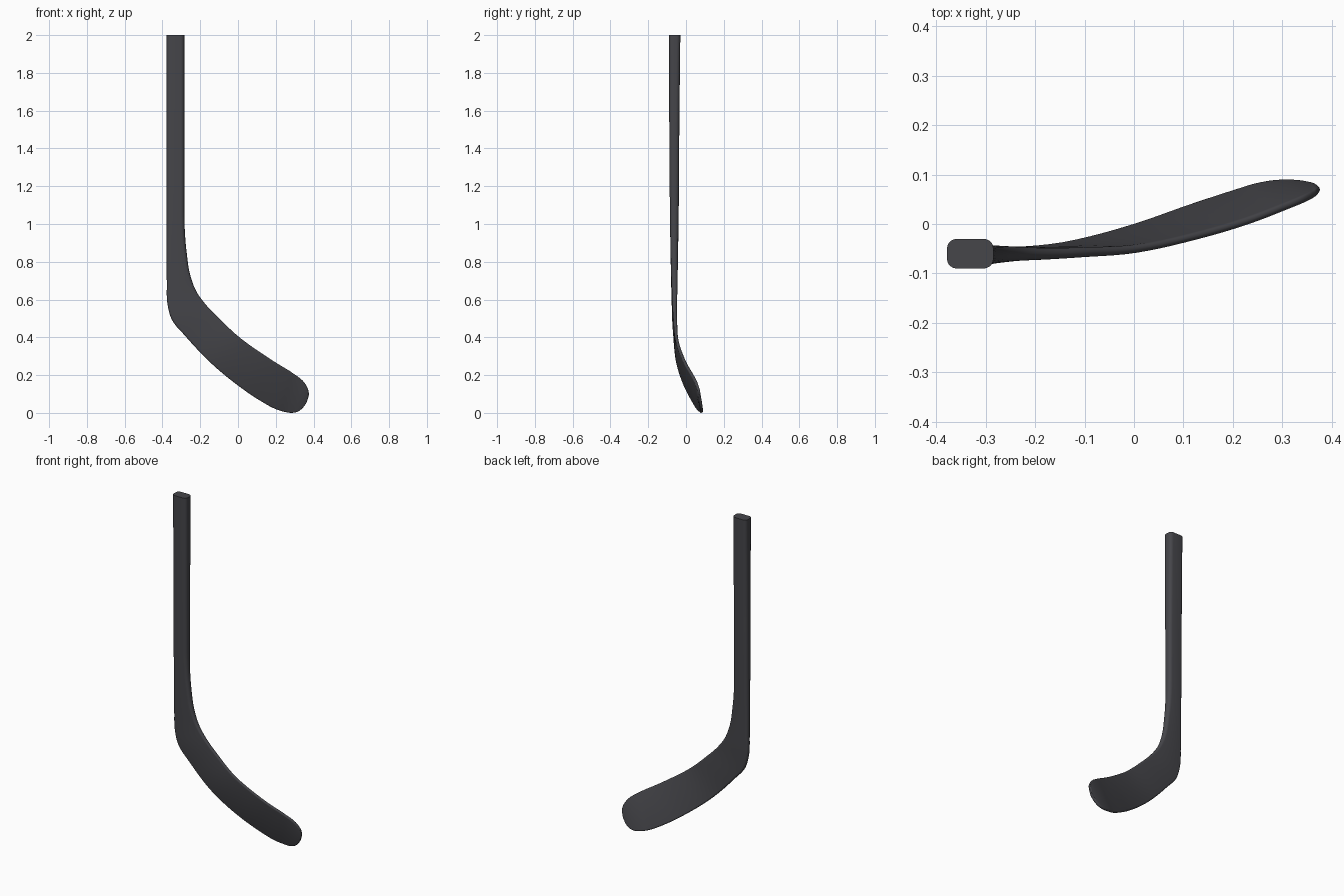
import bpy, bmesh, math
from mathutils import Vector

if "Cube" in bpy.data.objects:
    bpy.data.objects.remove(bpy.data.objects["Cube"])

# Stations along the stick: lower/heel edge, upper/toe-side edge (x, y, z), thickness
S = [
    ((-.378, -.060, 2.0), (-.284, -.060, 2.0), .060),
    ((-.378, -.062, 1.5), (-.284, -.062, 1.5), .053),
    ((-.378, -.062, 1.2), (-.284, -.062, 1.2), .049),
    ((-.378, -.062, 1.0), (-.283, -.062, 1.0), .045),
    ((-.378, -.062, .82), (-.273, -.062, .86), .039),
    ((-.377, -.062, .69), (-.253, -.061, .73), .034),
    ((-.374, -.062, .58), (-.217, -.060, .637), .028),
    ((-.350, -.062, .493), (-.165, -.060, .567), .023),
    ((-.280, -.058, .408), (-.095, -.057, .495), .020),
    ((-.150, -.045, .270), (.010, -.050, .398), .017),
    ((.000, -.006, .145), (.130, -.024, .312), .016),
    ((.120, .036, .063), (.220, .002, .254), .016),
    ((.200, .062, .020), (.270, .020, .224), .016),
    ((.250, .077, .005), (.305, .034, .200), .016),
    ((.290, .083, .001), (.330, .044, .182), .016),
    ((.325, .083, .012), (.350, .053, .162), .016),
    ((.350, .080, .036), (.363, .060, .142), .015),
    ((.366, .076, .064), (.371, .066, .124), .013),
    ((.374, .072, .090), (.3755, .070, .104), .006),
]
SUB = 5      # rings between stations
ARC = 5      # steps per rounded corner

# Smooth interpolation of all seven values by chord length
vals = [list(a) + list(b) + [t] for a, b, t in S]
mids = [(Vector(a) + Vector(b)) / 2 for a, b, _ in S]
d = [0.0]
for p, q in zip(mids, mids[1:]):
    d.append(d[-1] + (q - p).length)
n = len(S)


def slope(i, k):
    def sec(j):
        return (vals[j + 1][k] - vals[j][k]) / (d[j + 1] - d[j])
    if i == 0:
        return sec(0)
    if i == n - 1:
        return sec(n - 2)
    h0, h1 = d[i] - d[i - 1], d[i + 1] - d[i]
    return (sec(i - 1) * h1 + sec(i) * h0) / (h0 + h1)


def sample(i, u):
    h = d[i + 1] - d[i]
    return [(2*u**3 - 3*u**2 + 1) * vals[i][k] + (u**3 - 2*u**2 + u) * h * slope(i, k)
            + (3*u**2 - 2*u**3) * vals[i + 1][k] + (u**3 - u**2) * h * slope(i + 1, k)
            for k in range(7)]


rows = [sample(i, s / SUB) for i in range(n - 1) for s in range(SUB)] + [vals[-1]]
pairs = [(Vector(r[:3]), Vector(r[3:6]), r[6]) for r in rows]

# Loft rounded-rectangle sections through the stations
bm = bmesh.new()
rings = []
for i, (a, b, t) in enumerate(pairs):
    lo, hi = pairs[max(i - 1, 0)], pairs[min(i + 1, len(pairs) - 1)]
    along = (hi[0] + hi[1]) - (lo[0] + lo[1])
    across = (b - a).normalized()
    normal = across.cross(along).normalized()
    w = (b - a).length / 2
    r = min(.02, t * .48, w * .95)
    c = (a + b) / 2
    ring = []
    for q, (sx, sy) in enumerate([(1, 1), (-1, 1), (-1, -1), (1, -1)]):
        for j in range(ARC + 1):
            ang = math.pi / 2 * (q + j / ARC)
            x = sx * (w - r) + r * math.cos(ang)
            y = sy * (t / 2 - r) + r * math.sin(ang)
            ring.append(bm.verts.new(c + across * x + normal * y))
    rings.append(ring)
m = len(rings[0])
for p, q in zip(rings, rings[1:]):
    for j in range(m):
        bm.faces.new((p[j], p[(j + 1) % m], q[(j + 1) % m], q[j]))
bm.faces.new(rings[0])
bm.faces.new(rings[-1])
bmesh.ops.recalc_face_normals(bm, faces=bm.faces)

# Stick object with dark finish
mesh = bpy.data.meshes.new("hockey_stick")
bm.to_mesh(mesh)
bm.free()
stick = bpy.data.objects.new("hockey_stick", mesh)
bpy.context.collection.objects.link(stick)
mat = bpy.data.materials.new("dark_grey")
mat.diffuse_color = (.06, .06, .068, 1)
mat.use_nodes = True
mat.node_tree.nodes["Principled BSDF"].inputs["Base Color"].default_value = mat.diffuse_color
mesh.materials.append(mat)
bpy.context.view_layer.objects.active = stick
stick.select_set(True)
bpy.ops.object.shade_smooth_by_angle(angle=math.radians(40))
